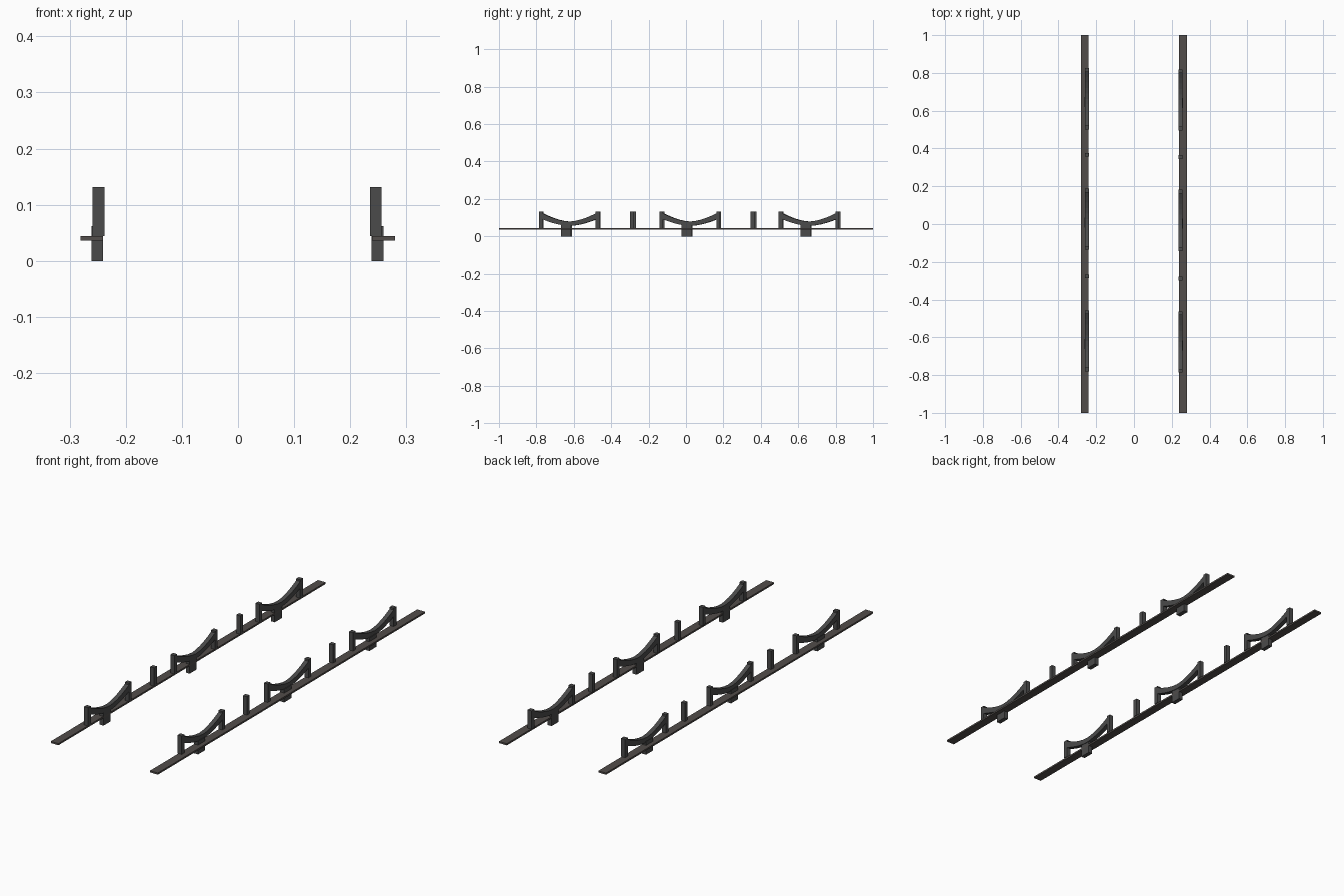
import bpy, bmesh

if "Cube" in bpy.data.objects:
    bpy.data.objects.remove(bpy.data.objects["Cube"])

mat = bpy.data.materials.new("dark_iron")
mat.diffuse_color = (0.07, 0.07, 0.07, 1)
mat.use_nodes = True
mat.node_tree.nodes["Principled BSDF"].inputs["Base Color"].default_value = mat.diffuse_color
wood = bpy.data.materials.new("dark_rail")
wood.diffuse_color = (0.085, 0.075, 0.07, 1)
wood.use_nodes = True
wood.node_tree.nodes["Principled BSDF"].inputs["Base Color"].default_value = wood.diffuse_color


def finish(name, bm, material):
    bmesh.ops.recalc_face_normals(bm, faces=bm.faces)
    me = bpy.data.meshes.new(name)
    bm.to_mesh(me)
    bm.free()
    me.materials.append(material)
    ob = bpy.data.objects.new(name, me)
    bpy.context.collection.objects.link(ob)


def box(name, x0, x1, y0, y1, z0, z1, material=mat):
    bm = bmesh.new()
    bmesh.ops.create_cube(bm, size=1)
    for v in bm.verts:
        v.co = (x1 if v.co.x > 0 else x0, y1 if v.co.y > 0 else y0, z1 if v.co.z > 0 else z0)
    finish(name, bm, material)


def sagging_strap(name, x0, x1, yc, half, n=10):
    # curved bar: low in the middle, rising to the posts
    bm = bmesh.new()
    rings = []
    for i in range(n + 1):
        t = -1 + 2 * i / n
        y = yc + t * half
        top = 0.079 + 0.045 * abs(t) ** 1.7
        bot = 0.056 + 0.036 * abs(t) ** 1.7
        rings.append([bm.verts.new(p) for p in
                      ((x0, y, bot), (x1, y, bot), (x1, y, top), (x0, y, top))])
    for a, b in zip(rings, rings[1:]):
        for k in range(4):
            bm.faces.new((a[k], a[(k + 1) % 4], b[(k + 1) % 4], b[k]))
    bm.faces.new(rings[0])
    bm.faces.new(rings[-1])
    finish(name, bm, mat)


# side: rail x range, post x range, block x range, y shift
sides = {
    "left": ((-0.281, -0.241), (-0.259, -0.238), (-0.261, -0.241), 0.006),
    "right": ((0.239, 0.28), (0.235, 0.256), (0.238, 0.259), 0.0),
}
for side, (rail, post, block, dy) in sides.items():
    box(f"{side}_rail", *rail, -1, 1, 0.036, 0.044, wood)
    # three hangers: foot block, sagging strap and two end posts
    for i, yc in enumerate((-0.625, 0.02, 0.657)):
        yc += dy
        box(f"{side}_foot_{i}", *block, yc - 0.044, yc + 0.009, 0, 0.062)
        sagging_strap(f"{side}_strap_{i}", *post, yc, 0.145)
        for s in (-1, 1):
            y = yc + s * 0.152
            box(f"{side}_post_{i}_{s}", *post, y - 0.01, y + 0.01, 0.044, 0.131)
    # lone posts between the hangers
    for i, y in enumerate((-0.289, 0.355)):
        y += dy * 2
        box(f"{side}_lone_post_{i}", *post, y - 0.01, y + 0.01, 0.044, 0.131)
